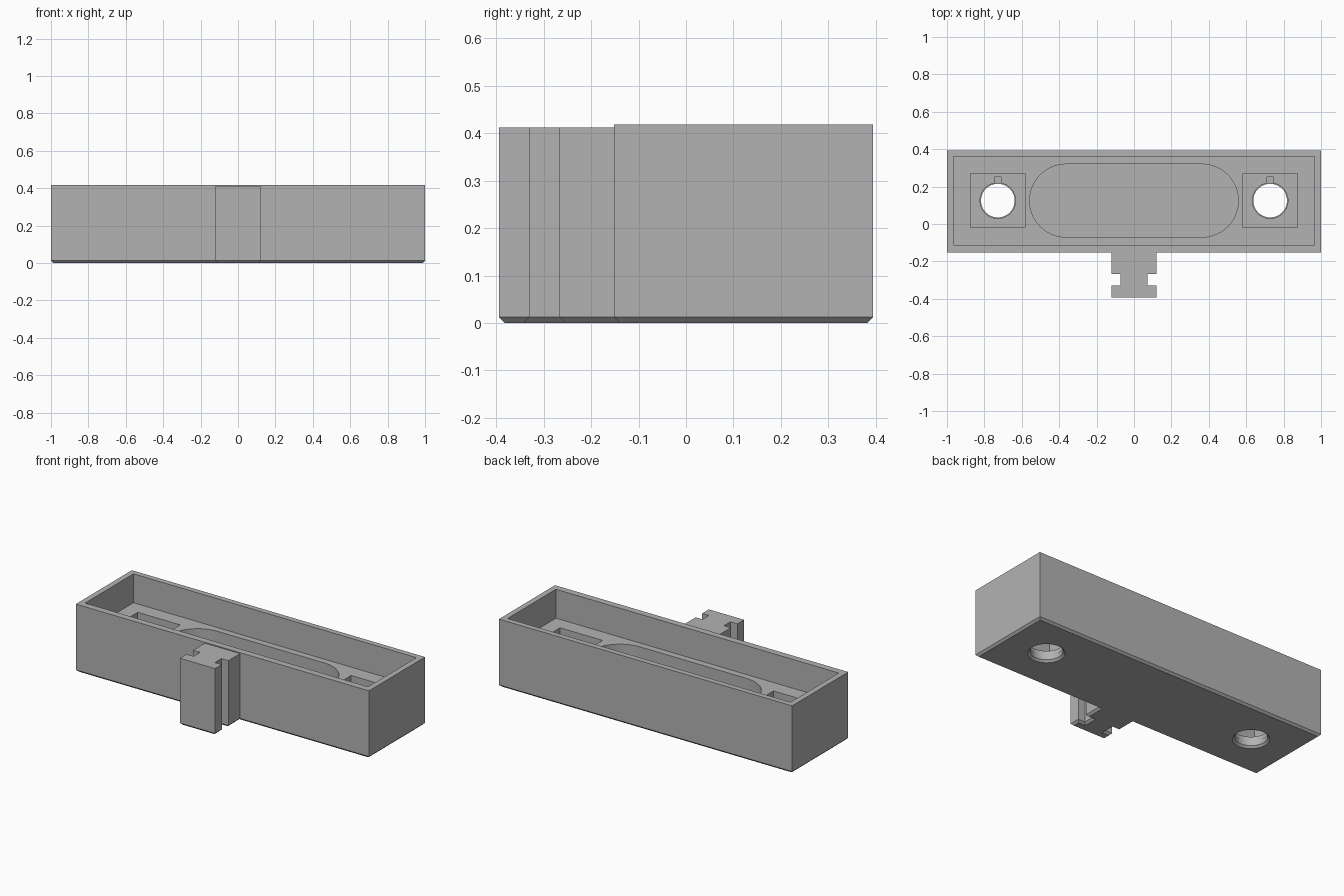
import bpy, bmesh, math
from mathutils import Vector

cube = bpy.data.objects.get("Cube")
if cube:
    bpy.data.objects.remove(cube, do_unlink=True)

grey = bpy.data.materials.new("plain_grey")
grey.use_nodes = True
grey.diffuse_color = (0.45, 0.45, 0.45, 1)
grey.node_tree.nodes["Principled BSDF"].inputs["Base Color"].default_value = (0.45, 0.45, 0.45, 1)


def offset(outline, d):
    """Mitred inset of a counter-clockwise outline."""
    result = []
    for i, p in enumerate(outline):
        p = Vector(p)
        a = (p - Vector(outline[i - 1])).normalized()
        b = (Vector(outline[(i + 1) % len(outline)]) - p).normalized()
        na, nb = Vector((-a.y, a.x)), Vector((-b.y, b.x))
        result.append(p + (na + nb) * d / (1 + na.dot(nb)))
    return result


def prism(name, outline, levels):
    """Stack rings of an outline at (height, inset) levels and cap both ends."""
    bm = bmesh.new()
    rings = [[bm.verts.new((p.x, p.y, z)) for p in offset(outline, d)] for z, d in levels]
    n = len(outline)
    bm.faces.new(rings[0][::-1])
    bm.faces.new(rings[-1])
    for low, high in zip(rings, rings[1:]):
        for i in range(n):
            j = (i + 1) % n
            bm.faces.new((low[i], low[j], high[j], high[i]))
    mesh = bpy.data.meshes.new(name)
    bm.to_mesh(mesh)
    bm.free()
    mesh.materials.append(grey)
    obj = bpy.data.objects.new(name, mesh)
    bpy.context.scene.collection.objects.link(obj)
    return obj


def rect(x0, x1, y0, y1):
    return [(x0, y0), (x1, y0), (x1, y1), (x0, y1)]


def arc(cx, cy, r, start, end, steps):
    angles = [math.radians(start + (end - start) * i / steps) for i in range(steps + 1)]
    return [(cx + r * math.cos(a), cy + r * math.sin(a)) for a in angles]


CHAMFER = 0.0125
TOP = 0.418
FLOOR = 0.24
POCKET = 0.07
MID_Y = 0.125

# Tray body with chamfered foot
body = prism("tray_body", rect(-1, 1, -0.152, 0.394),
             [(0, CHAMFER), (CHAMFER, 0), (TOP, 0)])

# Front rail clip with a slot on each side
half = [(0.12, -0.394), (0.12, -0.329), (0.073, -0.329),
        (0.073, -0.266), (0.12, -0.266), (0.12, -0.12)]
clip = prism("rail_clip", half + [(-x, y) for x, y in reversed(half)],
             [(0, CHAMFER), (CHAMFER, 0), (0.412, 0)])
tools = [(clip, 'UNION')]


def cut(name, outline, levels):
    tools.append((prism(name, outline, levels), 'DIFFERENCE'))


# Open cavity and the long rounded recess in its floor
cut("cavity", rect(-0.965, 0.965, -0.111, 0.36), [(FLOOR, 0), (0.5, 0)])
r = 0.195
cut("long_recess", arc(0.363, MID_Y, r, -90, 90, 24) + arc(-0.363, MID_Y, r, 90, 270, 24),
    [(POCKET, 0), (0.3, 0)])

# Square pockets with keyed, chamfered through holes
for side in (-1, 1):
    cx = side * 0.728
    cut("square_pocket", rect(cx - 0.145, cx + 0.145, MID_Y - 0.145, MID_Y + 0.145),
        [(POCKET, 0), (0.3, 0)])
    circle = arc(cx, MID_Y, 0.09, 0, 360, 48)[:-1]
    cut("through_hole", circle,
        [(-CHAMFER, -2 * CHAMFER), (CHAMFER, 0), (0.04, 0), (0.04, -0.005), (0.15, -0.005)])
    cut("key_notch", rect(cx - 0.018, cx + 0.018, MID_Y, 0.252), [(0.04, 0), (0.14, 0)])

# Combine everything into one solid
for tool, operation in tools:
    mod = body.modifiers.new(tool.name, 'BOOLEAN')
    mod.object = tool
    mod.operation = operation
    mod.solver = 'EXACT'
graph = bpy.context.evaluated_depsgraph_get()
body.data = bpy.data.meshes.new_from_object(body.evaluated_get(graph))
body.modifiers.clear()
for tool, _ in tools:
    bpy.data.objects.remove(tool, do_unlink=True)

# Smooth only the round walls
bpy.context.view_layer.objects.active = body
body.select_set(True)
bpy.ops.object.shade_smooth_by_angle(angle=math.radians(30))
